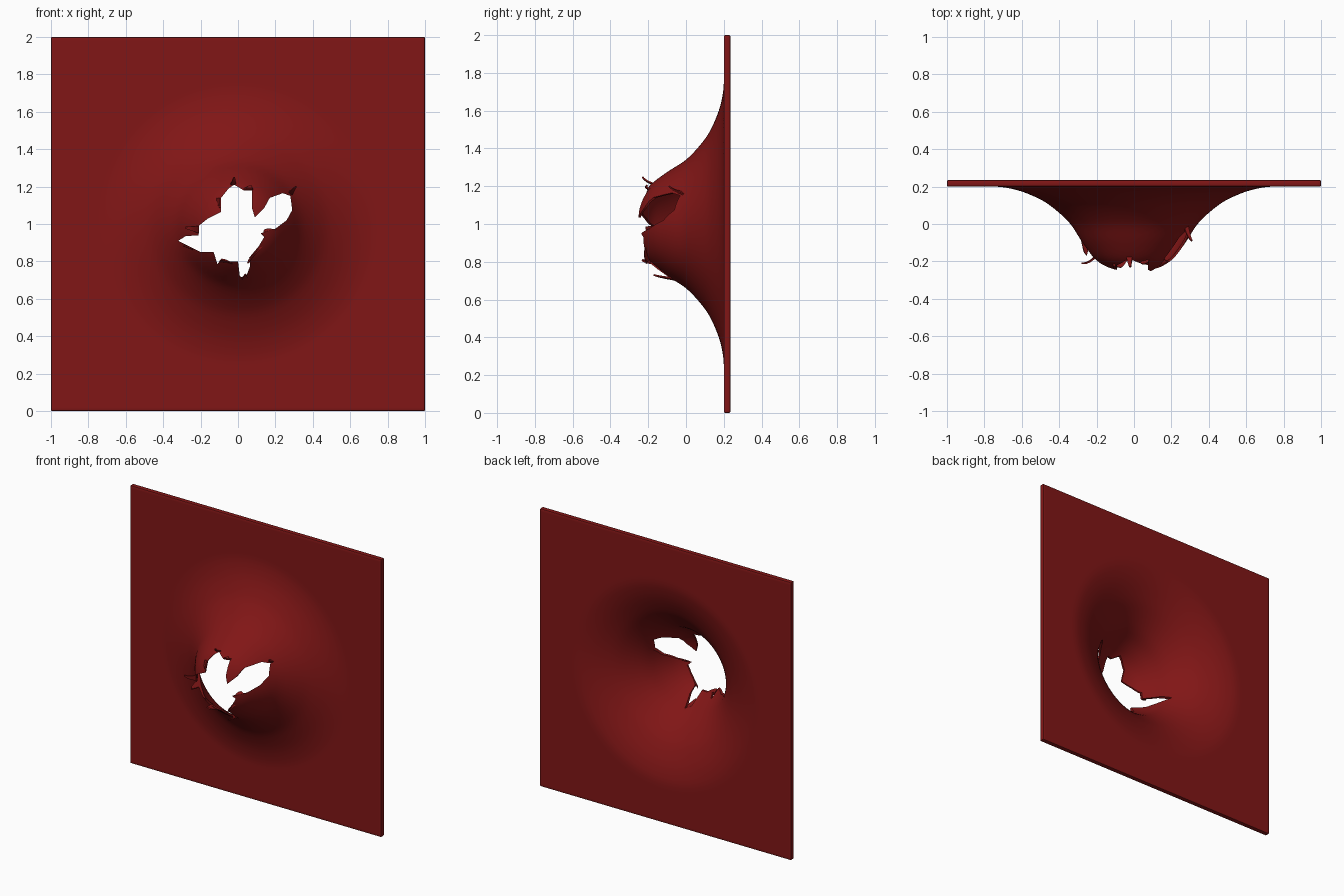
import bpy, bmesh, math
from mathutils import Vector

if "Cube" in bpy.data.objects:
    bpy.data.objects.remove(bpy.data.objects["Cube"])

red = bpy.data.materials.new("dark_red")
red.diffuse_color = (0.22, 0.008, 0.008, 1)
red.use_nodes = True
red.node_tree.nodes["Principled BSDF"].inputs["Base Color"].default_value = red.diffuse_color

# Bulge profile: (distance from centre, front surface y)
PROFILE = [(0, -.27), (.1, -.25), (.2, -.195), (.275, -.1), (.34, 0), (.45, .1),
           (.54, .15), (.64, .185), (.75, .2), (2, .2)]


def depth(x, z):
    """Smooth interpolation of the bulge profile."""
    r = math.hypot(x, z - 1)
    P = PROFILE
    if r >= .75:
        return .2

    def slope(k):
        if k == 0 or k >= len(P) - 2:
            return 0
        return (P[k + 1][1] - P[k - 1][1]) / (P[k + 1][0] - P[k - 1][0])
    i = max(k for k in range(len(P) - 1) if P[k][0] <= r)
    (r0, y0), (r1, y1) = P[i], P[i + 1]
    d = r1 - r0
    t = (r - r0) / d
    return ((2*t**3 - 3*t**2 + 1) * y0 + (t**3 - 2*t**2 + t) * d * slope(i)
            + (3*t**2 - 2*t**3) * y1 + (t**3 - t**2) * d * slope(i + 1))


def make(name, verts, faces):
    me = bpy.data.meshes.new(name)
    me.from_pydata(verts, [], faces)
    me.materials.append(red)
    ob = bpy.data.objects.new(name, me)
    bpy.context.collection.objects.link(ob)
    return ob


def activate(ob):
    bpy.ops.object.select_all(action='DESELECT')
    ob.select_set(True)
    bpy.context.view_layer.objects.active = ob


def finish(ob, angle=40):
    activate(ob)
    for m in list(ob.modifiers):
        bpy.ops.object.modifier_apply(modifier=m.name)
    bpy.ops.object.shade_smooth_by_angle(angle=math.radians(angle))


# Bulged panel, thinning towards the burst
N = 100
verts = []
for j in range(N + 1):
    for i in range(N + 1):
        x, z = -1 + 2 * i / N, 2 * j / N
        verts.append((x, depth(x, z), z))
faces = [(a, a + 1, a + N + 2, a + N + 1)
         for j in range(N) for a in range(j * (N + 1), j * (N + 1) + N)]
panel = make("burst_panel", verts, faces)
group = panel.vertex_groups.new(name="thickness")
for v in panel.data.vertices:
    r = math.hypot(v.co.x, v.co.z - 1)
    group.add([v.index], min(1, max(.3, .3 + .7 * (r - .2) / .5)), 'REPLACE')
solid = panel.modifiers.new("thickness", 'SOLIDIFY')
solid.thickness, solid.offset, solid.vertex_group = .035, -1, "thickness"
bev = panel.modifiers.new("soft_edge", 'BEVEL')
bev.width, bev.segments, bev.limit_method = .007, 2, 'ANGLE'
bev.angle_limit = math.radians(60)

# Torn hole outline, seen from the front (x, z)
HOLE = [(-.32, .91), (-.28, .935), (-.21, .94), (-.21, .99), (-.16, 1.03), (-.09, 1.065),
        (-.09, 1.14), (-.05, 1.19), (-.02, 1.21), (.03, 1.18), (.075, 1.18), (.075, 1.085),
        (.09, 1.035), (.14, 1.085), (.17, 1.14), (.24, 1.165), (.28, 1.15), (.29, 1.075),
        (.26, 1.02), (.2, .975), (.12, .95), (.14, .93), (.11, .88), (.06, .82),
        (.065, .775), (.04, .71), (.01, .72), (0, .8), (-.04, .8), (-.09, .81),
        (-.11, .785), (-.13, .85), (-.2, .85), (-.26, .88)]
n = len(HOLE)
cutter = make("hole_cutter",
              [(x, -.6, z) for x, z in HOLE] + [(x, .6, z) for x, z in HOLE],
              [tuple(range(n)), tuple(range(2 * n - 1, n - 1, -1))]
              + [(i, i + n, (i + 1) % n + n, (i + 1) % n) for i in range(n)])
bm = bmesh.new()
bm.from_mesh(cutter.data)
bmesh.ops.recalc_face_normals(bm, faces=bm.faces)
bm.to_mesh(cutter.data)
bm.free()
cutter.hide_render = True
cut = panel.modifiers.new("tear", 'BOOLEAN')
cut.operation, cut.object, cut.solver = 'DIFFERENCE', cutter, 'EXACT'
finish(panel)
bpy.data.objects.remove(cutter)


# Curled shreds around the hole: base edge on the surface, tip curling outwards
def shred(name, a, b, tip, pull=.02, tip_width=.25, steps=5):
    A = Vector((a[0], depth(*a) + .004, a[1]))
    B = Vector((b[0], depth(*b) + .004, b[1]))
    mid, T = (A + B) / 2, Vector(tip)
    ctrl = (mid + T) / 2 - Vector((0, pull, 0))
    vs = []
    for k in range(steps + 1):
        t = k / steps
        c = mid * (1 - t)**2 + ctrl * 2 * t * (1 - t) + T * t * t
        w = (B - A) / 2 * (1 - t * (1 - tip_width))
        vs += [c - w, c + w]
    ob = make(name, vs, [(2*k, 2*k + 1, 2*k + 3, 2*k + 2) for k in range(steps)])
    s = ob.modifiers.new("thickness", 'SOLIDIFY')
    s.thickness, s.offset = .008, 0
    finish(ob, 50)


SHREDS = [((-.21, .95), (-.21, .99), (-.28, -.21, .98)),
          ((-.04, 1.21), (-.01, 1.215), (-.02, -.23, 1.25)),
          ((.03, 1.185), (.08, 1.185), (.065, -.205, 1.205)),
          ((-.1, 1.08), (-.1, 1.14), (-.11, -.215, 1.13)),
          ((.27, 1.17), (.29, 1.155), (.31, -.09, 1.2)),
          ((-.1, .8), (-.03, .79), (-.08, -.232, .81)),
          ((.06, .81), (.13, .885), (.06, -.21, .80)),
          ((.13, .945), (.2, .97), (.15, -.19, .97)),
          ((.02, .705), (.05, .715), (.04, -.17, .73)),
          ((-.29, .885), (-.24, .865), (-.26, -.16, .875))]
for i, (a, b, tip) in enumerate(SHREDS):
    shred(f"shred_{i + 1}", a, b, tip)
